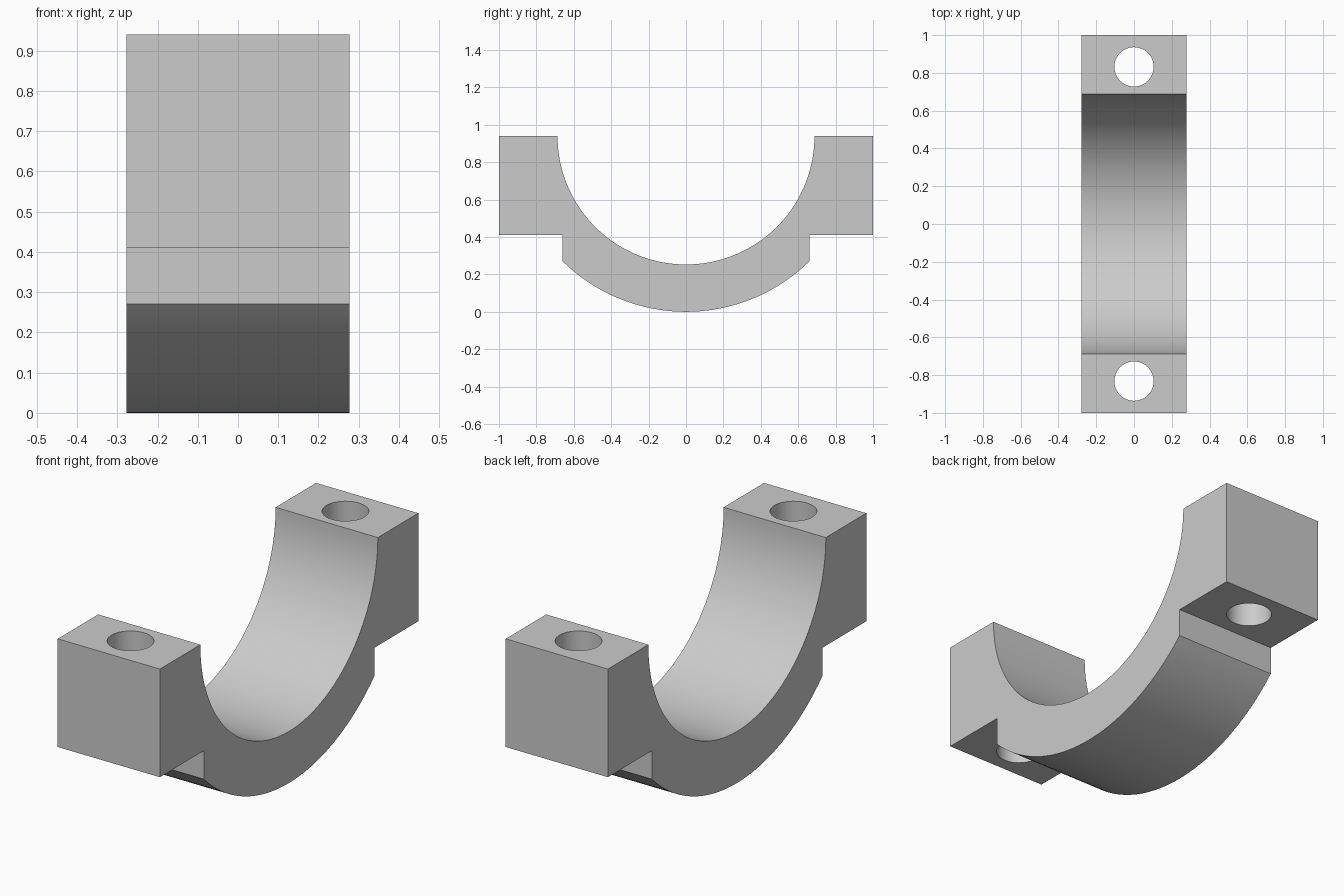
import bpy, bmesh
from math import sin, cos, asin, pi

if "Cube" in bpy.data.objects:
    bpy.data.objects.remove(bpy.data.objects["Cube"])

HALF_W = 0.277          # half width along x
TOP = 0.94              # split plane height and arc centre
R_IN, R_OUT = 0.687, 0.94
STEP_Y, LUG_Z = 0.66, 0.41
HOLE_Y, HOLE_R = 0.832, 0.104


def arc(radius, a0, a1, n):
    """Points (y, z) on an arc about the bore centre; angle 0 points down."""
    angles = [a0 + (a1 - a0) * i / n for i in range(n + 1)]
    return [(radius * sin(a), TOP - radius * cos(a)) for a in angles]


# Side profile: bore, right lug, outer belly, left lug
end = asin(STEP_Y / R_OUT)
profile = arc(R_IN, -pi / 2, pi / 2, 64)
profile += [(1, TOP), (1, LUG_Z), (STEP_Y, LUG_Z)]
profile += arc(R_OUT, end, -end, 40)
profile += [(-STEP_Y, LUG_Z), (-1, LUG_Z), (-1, TOP)]

# Cap body: profile extruded across the width
bm = bmesh.new()
face = bm.faces.new([bm.verts.new((-HALF_W, y, z)) for y, z in profile])
ext = bmesh.ops.extrude_face_region(bm, geom=[face])
moved = [v for v in ext["geom"] if isinstance(v, bmesh.types.BMVert)]
bmesh.ops.translate(bm, verts=moved, vec=(2 * HALF_W, 0, 0))
bmesh.ops.recalc_face_normals(bm, faces=bm.faces)
mesh = bpy.data.meshes.new("bearing_cap")
bm.to_mesh(mesh)
bm.free()
cap = bpy.data.objects.new("bearing_cap", mesh)
bpy.context.collection.objects.link(cap)

# Bolt holes through both lugs
for side in (-1, 1):
    bpy.ops.mesh.primitive_cylinder_add(vertices=48, radius=HOLE_R, depth=1,
                                        location=(0, side * HOLE_Y, 0.68))
    cutter = bpy.context.object
    cutter.name = "bolt_hole_cutter"
    cutter.hide_render = True
    mod = cap.modifiers.new("bolt_hole", 'BOOLEAN')
    mod.operation = 'DIFFERENCE'
    mod.solver = 'EXACT'
    mod.object = cutter
    bpy.context.view_layer.objects.active = cap
    bpy.ops.object.modifier_apply(modifier=mod.name)
    bpy.data.objects.remove(cutter)

# Smooth curved walls, crisp edges
bpy.ops.object.select_all(action='DESELECT')
cap.select_set(True)
bpy.context.view_layer.objects.active = cap
bpy.ops.object.shade_smooth_by_angle(angle=pi / 6)
